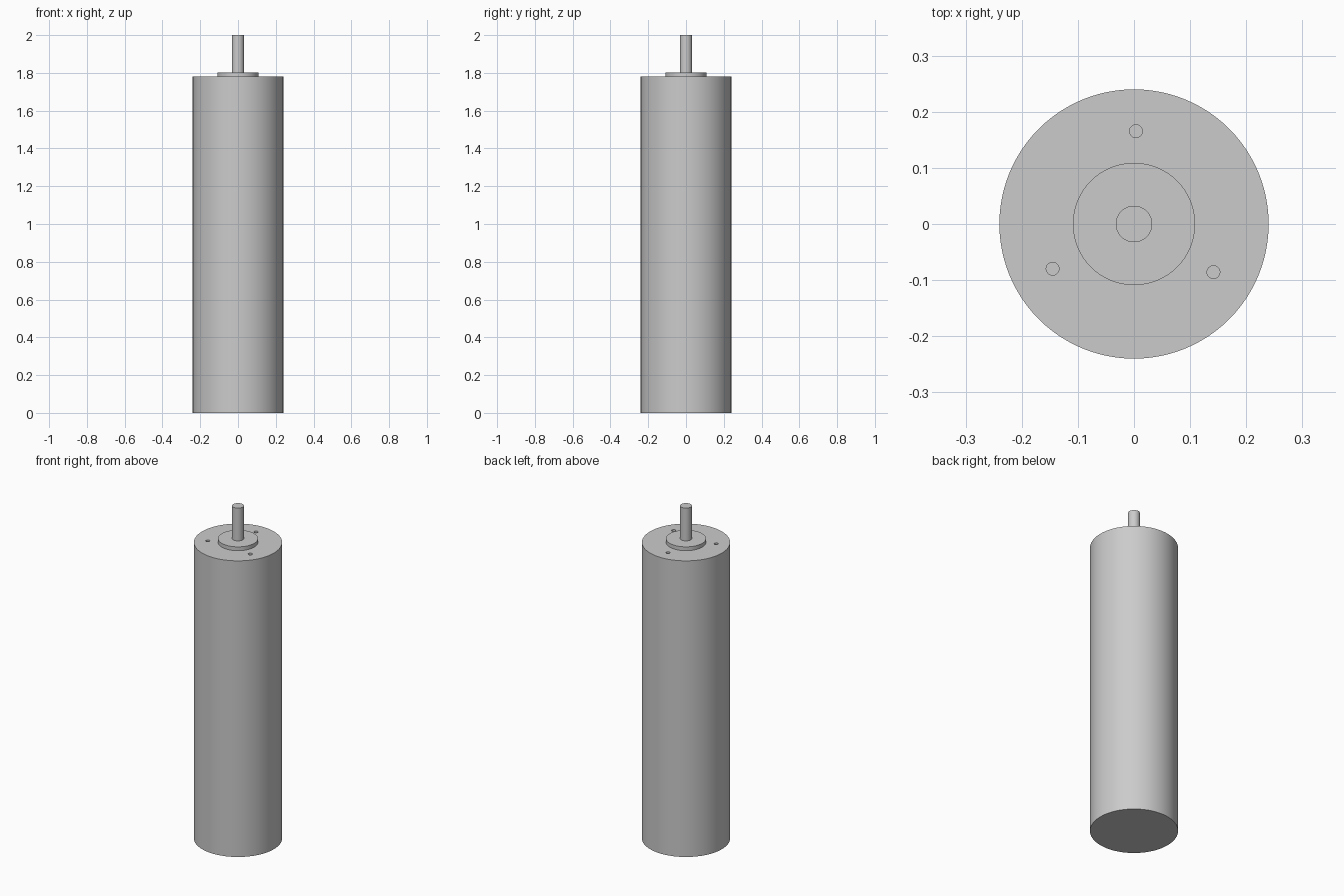
import bpy
from math import radians, cos, sin

if "Cube" in bpy.data.objects:
    bpy.data.objects.remove(bpy.data.objects["Cube"])

BODY_TOP, BOSS_TOP, SHAFT_TOP = 1.78, 1.803, 2.0


def cylinder(name, radius, z0, z1, x=0, y=0, sides=96):
    bpy.ops.mesh.primitive_cylinder_add(
        vertices=sides, radius=radius, depth=z1 - z0,
        location=(x, y, (z0 + z1) / 2))
    obj = bpy.context.object
    obj.name = name
    return obj


def smooth(obj):
    bpy.ops.object.select_all(action='DESELECT')
    obj.select_set(True)
    bpy.context.view_layer.objects.active = obj
    bpy.ops.object.shade_smooth_by_angle(angle=radians(30))


# Motor housing, with locating boss and output shaft on its end face
body = cylinder("motor_body", 0.24, 0, BODY_TOP)
boss = cylinder("locating_boss", 0.109, BODY_TOP, BOSS_TOP, sides=64)
shaft = cylinder("output_shaft", 0.0325, BOSS_TOP, SHAFT_TOP, sides=48)

# Three blind mounting holes on a bolt circle
for i in range(3):
    a = radians(88.8 + 120 * i)
    cutter = cylinder(f"hole_cutter_{i + 1}", 0.0115, BODY_TOP - 0.1, BODY_TOP + 0.05,
                      0.1655 * cos(a), 0.1655 * sin(a), sides=24)
    cutter.hide_render = True
    cutter.display_type = 'WIRE'
    cut = body.modifiers.new(f"mounting_hole_{i + 1}", 'BOOLEAN')
    cut.operation = 'DIFFERENCE'
    cut.solver = 'EXACT'
    cut.object = cutter

for part in (body, boss, shaft):
    smooth(part)
